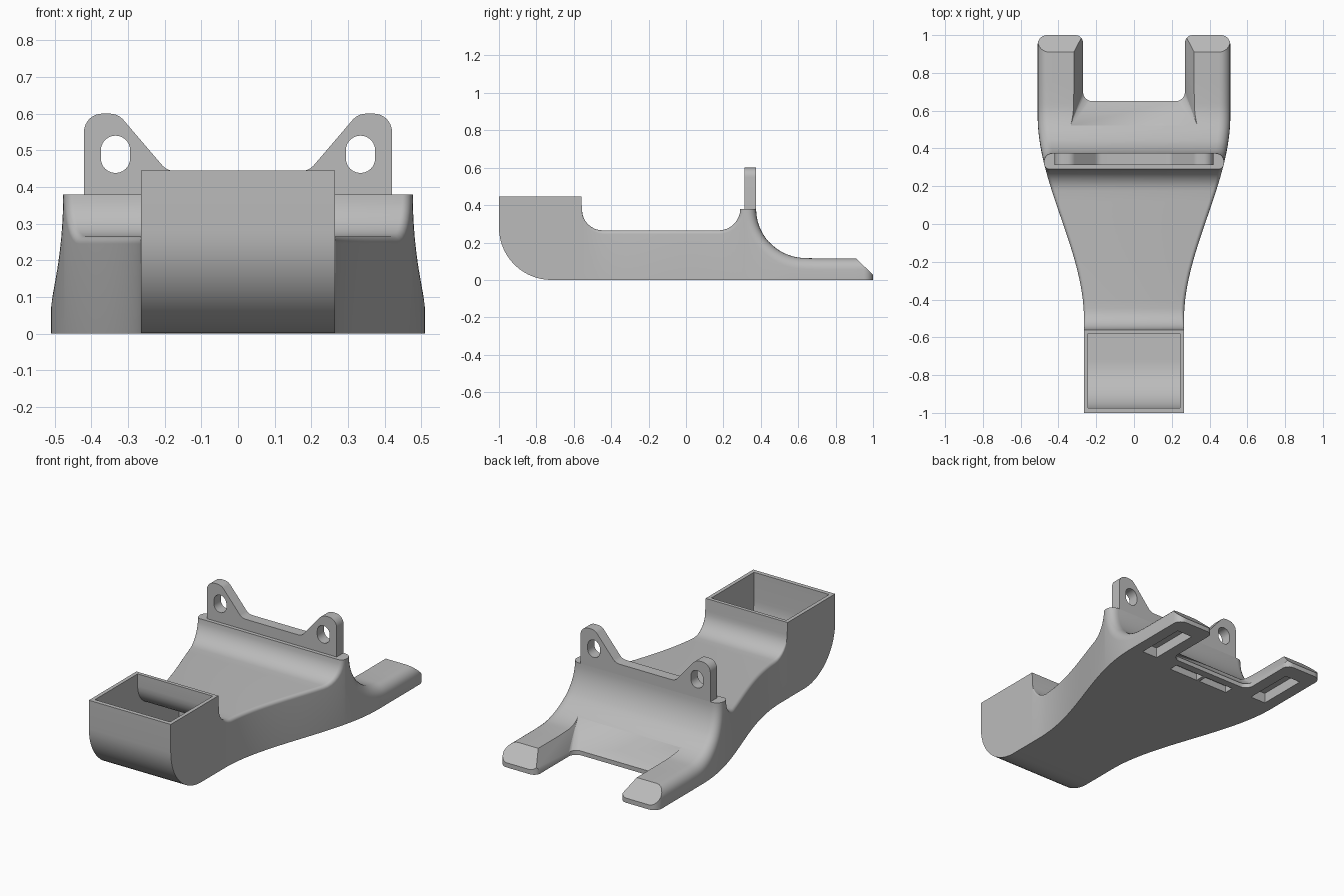
import bpy, bmesh
from math import sin, cos, pi, sqrt

if "Cube" in bpy.data.objects:
    bpy.data.objects.remove(bpy.data.objects["Cube"], do_unlink=True)

grey = bpy.data.materials.new("plain grey")
grey.use_nodes = True
colour = (0.5, 0.5, 0.5, 1)
grey.diffuse_color = colour
grey.node_tree.nodes["Principled BSDF"].inputs["Base Color"].default_value = colour


def make(name, bm):
    bmesh.ops.recalc_face_normals(bm, faces=bm.faces)
    mesh = bpy.data.meshes.new(name)
    bm.to_mesh(mesh)
    bm.free()
    mesh.materials.append(grey)
    ob = bpy.data.objects.new(name, mesh)
    bpy.context.collection.objects.link(ob)
    return ob


def prism(name, pts, lo, hi, axis):
    """Extrude a 2D outline along an axis, from lo to hi."""
    def place(p, d):
        return {"x": (d, *p), "y": (p[0], d, p[1]), "z": (*p, d)}[axis]
    bm = bmesh.new()
    a = [bm.verts.new(place(p, lo)) for p in pts]
    b = [bm.verts.new(place(p, hi)) for p in pts]
    bm.faces.new(a)
    bm.faces.new(b)
    for i in range(len(a)):
        j = (i + 1) % len(a)
        bm.faces.new((a[i], a[j], b[j], b[i]))
    return make(name, bm)


def box(name, x0, x1, y0, y1, z0, z1):
    return prism(name, [(x0, y0), (x1, y0), (x1, y1), (x0, y1)], z0, z1, "z")


def arc(cx, cy, r, a0, a1, n=8):
    """Points on an arc, angles in degrees."""
    angles = [(a0 + (a1 - a0) * i / n) * pi / 180 for i in range(n + 1)]
    return [(cx + r * cos(a), cy + r * sin(a)) for a in angles]


def cut(ob, cutter):
    mod = ob.modifiers.new("cut", "BOOLEAN")
    mod.operation = "DIFFERENCE"
    mod.solver = "EXACT"
    mod.object = cutter
    bpy.context.view_layer.objects.active = ob
    bpy.ops.object.modifier_apply(modifier=mod.name)
    bpy.data.objects.remove(cutter, do_unlink=True)


def smooth(ob):
    bpy.ops.object.select_all(action="DESELECT")
    ob.select_set(True)
    bpy.context.view_layer.objects.active = ob
    bpy.ops.object.shade_smooth_by_angle(angle=0.5)


def half_width(y):
    t = min(max((y + 0.5) / 1.07, 0), 1)
    w = 0.265 + 0.245 * t * t * (3 - 2 * t)
    if y > 0.95:                     # rounded prong tips
        w -= 0.05 - sqrt(max(0.05 ** 2 - (y - 0.95) ** 2, 0))
    return w


def underside(y):
    return 0.28 - sqrt(max(0.28 ** 2 - (y + 0.72) ** 2, 0)) if y < -0.72 else 0


# Stations along the upper profile: y, z, normal y, normal z, edge radius
stations = [(y, 0.445, 0, 1, 0) for y, _ in arc(-0.72, 0, 0.28, 180, 90, 14)]
stations.append((-0.56, 0.445, 0, 1, 0))
for i, (y, z) in enumerate(arc(-0.446, 0.375, 0.11, 180, 270)):
    stations.append((y, z, (-0.446 - y) / 0.11, (0.375 - z) / 0.11, 0.02 * i / 8))
stations += [(-0.4 + 0.04 * i, 0.265, 0, 1, 0.02) for i in range(14)]
for y, z in arc(0.175, 0.38, 0.115, 270, 360):
    stations.append((y, z, (0.175 - y) / 0.115, (0.38 - z) / 0.115, 0.02))
for y, z in arc(0.64, 0.38, 0.265, 180, 270, 20):
    stations.append((y, z + 0.002 * (z < 0.2), (0.64 - y) / 0.265, (0.38 - z) / 0.265, 0.06))
stations += [(0.7 + 0.05 * i, 0.115, 0, 1, 0.06) for i in range(5)]
stations += [(y, 0.115, 0, 1, 0.06) for y, _ in arc(0.95, 0, 0.05, 90, 0)]

# Body: loft of rounded cross-sections
bm = bmesh.new()
rings = []
for y, z, ny, nz, r in stations:
    half = []
    for k in range(7):
        a = k * pi / 12
        d = r * (1 - cos(a))
        py = y - ny * d
        half.append((half_width(py) - r + r * sin(a), py, z - nz * d))
    py = half[-1][1]
    half.append((half_width(py), py, underside(py)))
    full = [(-x, y, z) for x, y, z in reversed(half)] + half
    rings.append([bm.verts.new(p) for p in full])
for a, b in zip(rings, rings[1:]):
    for i in range(len(a)):
        j = (i + 1) % len(a)
        bm.faces.new((a[i], a[j], b[j], b[i]))
bm.faces.new(rings[0])
bm.faces.new(rings[-1])
bmesh.ops.remove_doubles(bm, verts=bm.verts, dist=0.0003)
body = make("body", bm)

# Open bin and the hollow running back under the saddle
hollow = [(-0.975, 0.6)] + arc(-0.72, 0.28, 0.255, 180, 270, 14)
hollow += [(-0.2, 0.025), (-0.2, 0.24)] + arc(-0.446, 0.375, 0.135, 270, 180) + [(-0.581, 0.6)]
cut(body, prism("bin_cutter", hollow, -0.243, 0.243, "x"))

# Gap between the prongs, with sloping sides
side = [(0.4, 1.1), (0.31, 1.0)] + arc(0.31, 0.96, 0.04, 90, 180, 5)
side += arc(0.22, 0.70, 0.05, 0, -90, 6)
cut(body, prism("gap_cutter", side + [(-x, y) for x, y in reversed(side)], -0.1, 0.1, "z"))
bm = bmesh.new()
for s in (-1, 1):
    low = arc(0.22, 0.70, 0.05, 0, -90, 4) + [(0.27, 1.1)]
    for x, y in low:
        bm.verts.new((s * x, y, 0.025))
    for y in (0.52, 1.1):
        bm.verts.new((s * 0.335, y, 0.145))
bmesh.ops.convex_hull(bm, input=bm.verts)
cut(body, make("slope_cutter", bm))

# Sloping prong tips
cut(body, prism("tip_cutter", [(0.905, 0.12), (1.04, -0.012), (1.04, 0.3), (0.905, 0.3)], -1, 1, "x"))

# Slots in the underside
for s in (-1, 1):
    x0, x1 = sorted((s * 0.34, s * 0.44))
    cut(body, box("prong_slot", x0, x1, 0.6, 0.9, -0.1, 0.06))
    x0, x1 = sorted((s * 0.01, s * 0.2))
    cut(body, box("bar_slot", x0, x1, 0.55, 0.605, -0.1, 0.04))
smooth(body)

# Upright plate with two eared ends
ear = [(0.42, 0.36)] + arc(0.37, 0.55, 0.05, 0, 90) + arc(0.35, 0.55, 0.05, 90, 135, 4)
ear += arc(0.17, 0.493, 0.05, 315, 270, 4)
plate = prism("hinge_plate", ear + [(-x, z) for x, z in reversed(ear)], 0.312, 0.375, "y")
for s in (-1, 1):
    ring = arc(s * 0.334, 0.5, 0.04, 0, 180, 12) + arc(s * 0.334, 0.478, 0.04, 180, 360, 12)
    cut(plate, prism("eye_cutter", ring, 0.2, 0.5, "y"))
smooth(plate)
